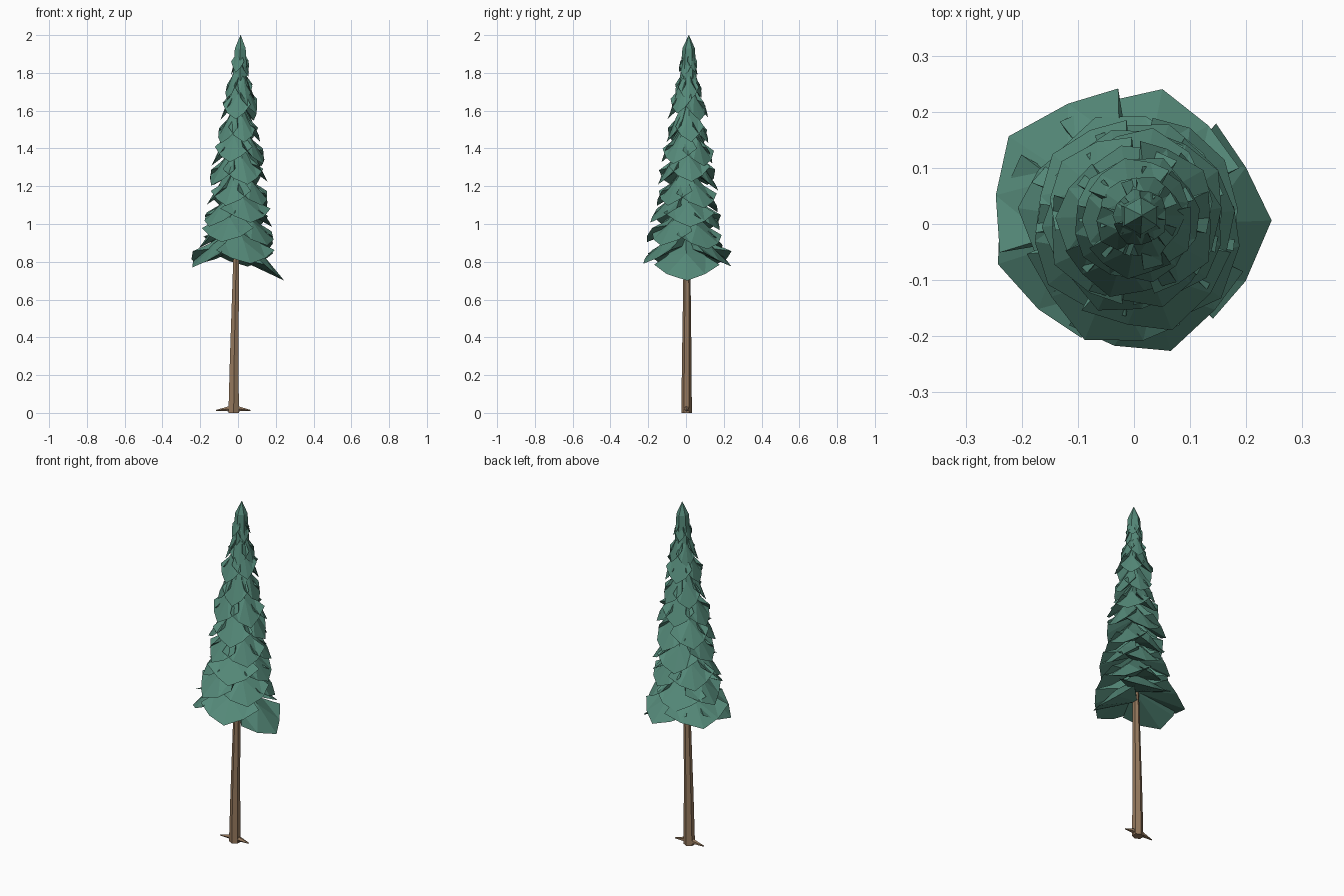
import bpy, math, random
from mathutils import Vector

if "Cube" in bpy.data.objects:
    bpy.data.objects.remove(bpy.data.objects["Cube"])

random.seed(7)

def material(name, rgb):
    m = bpy.data.materials.new(name)
    m.diffuse_color = (*rgb, 1)
    m.use_nodes = True
    m.node_tree.nodes["Principled BSDF"].inputs["Base Color"].default_value = m.diffuse_color
    return m

BARK = material("bark", (0.30, 0.19, 0.11))
NEEDLES = material("needles", (0.09, 0.25, 0.19))

def make(name, verts, faces, mat):
    me = bpy.data.meshes.new(name)
    me.from_pydata(verts, [], faces)
    me.materials.append(mat)
    ob = bpy.data.objects.new(name, me)
    bpy.context.collection.objects.link(ob)
    return ob

def loft(name, rings, sides, mat):
    """Rings are (centre, first radius, second radius, axis)."""
    verts, faces = [], []
    for (cx, cy, cz), ra, rb, axis in rings:
        for i in range(sides):
            a = 2 * math.pi * (i + 0.5) / sides
            c, s = math.cos(a), math.sin(a)
            if axis == 'z':
                verts.append((cx + ra * c, cy + rb * s, cz))
            else:
                verts.append((cx, cy + ra * c, cz + rb * s))
    for k in range(len(rings) - 1):
        for i in range(sides):
            j = (i + 1) % sides
            faces.append((k*sides + i, k*sides + j, (k+1)*sides + j, (k+1)*sides + i))
    faces.append(tuple(reversed(range(sides))))
    faces.append(tuple(range((len(rings)-1)*sides, len(rings)*sides)))
    return make(name, verts, faces, mat)

def axis_at(z):
    t = max(0, (z - 0.7) / 1.3)
    return Vector((-0.006 + 0.02 * t, 0.003 + 0.012 * t, 0))

# Leaning trunk
loft("trunk", [((-0.023, 0.003, 0), 0.032, 0.028, 'z'),
               ((-0.02, 0.004, 0.3), 0.026, 0.025, 'z'),
               ((-0.01, 0.005, 0.8), 0.018, 0.018, 'z'),
               ((-0.006, 0.006, 0.98), 0.014, 0.014, 'z')], 6, BARK)

# Two pointed roots
for side, tip in (("left", -0.117), ("right", 0.065)):
    d = -1 if side == "left" else 1
    loft("root_" + side, [((-0.023, 0.004, 0.025), 0.016, 0.022, 'x'),
                          ((-0.023 + d * 0.04, 0.004, 0.02), 0.013, 0.011, 'x'),
                          ((tip, 0.004, 0.013), 0.004, 0.003, 'x')], 5, BARK)

# Drooping fan-shaped bough: root, middle row, pointed rim, underside point
# Columns: distance out, distance across, share of the drop
BOUGH = [(0.0, 0, 0),
         (0.38, -0.40, 0.48), (0.52, 0, 0.42), (0.38, 0.40, 0.48),
         (0.60, -0.68, 0.66), (0.83, -0.40, 0.86), (1.0, 0, 1.0),
         (0.83, 0.40, 0.86), (0.60, 0.68, 0.66), (-0.06, 0, 0.5)]
BOUGH_FACES = [(0, 1, 2), (0, 2, 3), (1, 4, 5), (1, 5, 2), (2, 5, 6),
               (2, 6, 7), (2, 7, 3), (3, 7, 8),
               (9, 5, 4), (9, 6, 5), (9, 7, 6), (9, 8, 7),
               (9, 4, 1), (9, 1, 0), (9, 3, 8), (9, 0, 3)]

def add_bough(verts, faces, angle, radius, tip_z, drop, jitter):
    n = len(verts)
    o = axis_at(tip_z)
    c, s = math.cos(angle), math.sin(angle)
    for x, y, f in BOUGH:
        u = radius * (x + random.uniform(-jitter, jitter))
        v = radius * (y + random.uniform(-jitter, jitter))
        verts.append((o.x + u*c - v*s, o.y + u*s + v*c, tip_z + drop * (1 - f)))
    faces.extend(tuple(n + i for i in f) for f in BOUGH_FACES)

# Lowest tier, tips placed individually
verts, faces = [], []
for deg, r, z, drop in ((0, 0.252, 0.70, 0.25), (-72, 0.24, 0.79, 0.21),
                        (-163, 0.25, 0.77, 0.22), (144, 0.265, 0.785, 0.21),
                        (76, 0.24, 0.775, 0.21)):
    add_bough(verts, faces, math.radians(deg), r, z, drop, 0.02)
make("bough_tier_1", verts, faces, NEEDLES)

# Upper tiers: tip height, radius, drop, steepening towards the top
TIERS = [(0.88, 0.21, 0.22), (0.985, 0.19, 0.22), (1.085, 0.175, 0.23),
         (1.20, 0.16, 0.24), (1.32, 0.14, 0.24), (1.44, 0.12, 0.24),
         (1.56, 0.105, 0.23), (1.67, 0.078, 0.22), (1.78, 0.052, 0.17)]
for k, (z, r, drop) in enumerate(TIERS):
    verts, faces = [], []
    for i in range(5):
        a = 2 * math.pi * i / 5 + 0.63 * (k + 1) + random.uniform(-0.12, 0.12)
        add_bough(verts, faces, a, r * random.uniform(0.95, 1.07),
                  z + random.uniform(-0.025, 0.025), drop, 0.04)
    make("bough_tier_%d" % (k + 2), verts, faces, NEEDLES)

# Pointed crown
loft("crown_tip", [((0.01, 0.012, 1.76), 0.045, 0.045, 'z'),
                   ((0.012, 0.014, 1.93), 0.033, 0.033, 'z'),
                   ((0.014, 0.015, 2.0), 0.001, 0.001, 'z')], 6, NEEDLES)
